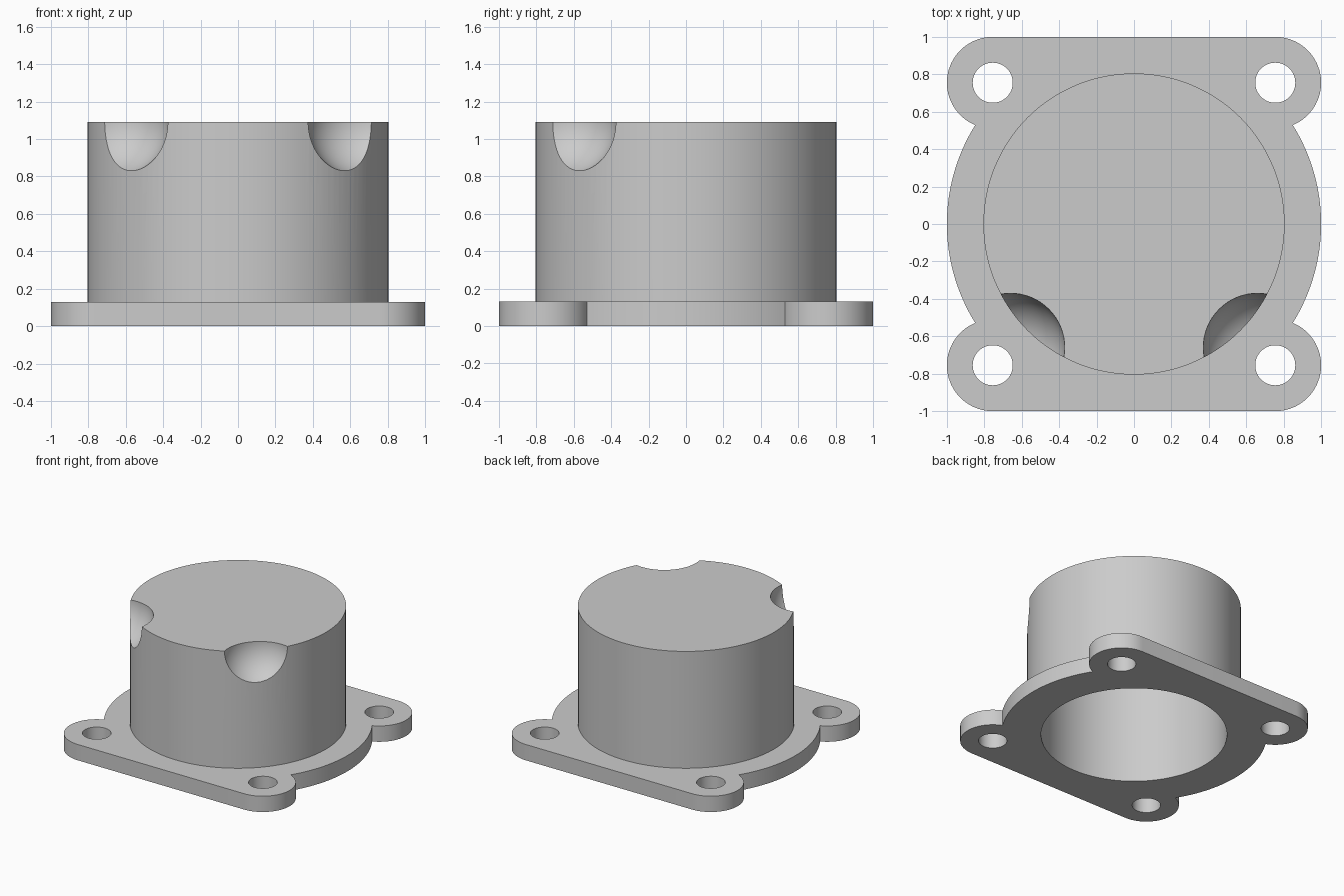
import bpy, bmesh
from math import sin, cos, atan2, acos, sqrt, pi

if "Cube" in bpy.data.objects:
    bpy.data.objects.remove(bpy.data.objects["Cube"])

FLANGE_T, TOP = 0.13, 1.09
LOBE_C, LOBE_R = 0.755, 0.245


def add_cylinder(name, r, z0, z1, x=0, y=0, n=128):
    bpy.ops.mesh.primitive_cylinder_add(vertices=n, radius=r, depth=z1 - z0,
                                        location=(x, y, (z0 + z1) / 2))
    bpy.context.object.name = name
    return bpy.context.object


def arc(cx, cy, r, a0, a1, n):
    return [(cx + r * cos(a0 + (a1 - a0) * i / n),
             cy + r * sin(a0 + (a1 - a0) * i / n)) for i in range(n + 1)]


def boolean(target, tool, operation):
    mod = target.modifiers.new(tool.name, 'BOOLEAN')
    mod.operation, mod.object, mod.solver = operation, tool, 'EXACT'
    bpy.context.view_layer.objects.active = target
    bpy.ops.object.modifier_apply(modifier=mod.name)
    bpy.data.objects.remove(tool, do_unlink=True)


# Flange outline: unit disc merged with four corner lobes, flat front and back
d = LOBE_C * sqrt(2)
join = pi / 4 - acos((1 + d * d - LOBE_R ** 2) / (2 * d))
start = atan2(sin(join) - LOBE_C, cos(join) - LOBE_C)
quarter = arc(0, 0, 1, 0, join, 16) + arc(LOBE_C, LOBE_C, LOBE_R, start, pi / 2, 32)[1:]
half = quarter + [(-x, y) for x, y in reversed(quarter)]
outline = half + [(x, -y) for x, y in reversed(half[1:-1])]

bm = bmesh.new()
face = bm.faces.new([bm.verts.new((x, y, 0)) for x, y in outline])
top = bmesh.ops.extrude_face_region(bm, geom=[face])['geom']
bmesh.ops.translate(bm, vec=(0, 0, FLANGE_T),
                    verts=[v for v in top if isinstance(v, bmesh.types.BMVert)])
bmesh.ops.recalc_face_normals(bm, faces=bm.faces)
mesh = bpy.data.meshes.new("flanged_cap")
bm.to_mesh(mesh)
bm.free()
cap = bpy.data.objects.new("flanged_cap", mesh)
bpy.context.collection.objects.link(cap)

# Cylindrical housing, hollow from below
boolean(cap, add_cylinder("housing", 0.805, 0.05, TOP), 'UNION')
boolean(cap, add_cylinder("bore", 0.70, -0.1, 0.89), 'DIFFERENCE')

# Bolt holes in the lobes
for sx in (-1, 1):
    for sy in (-1, 1):
        boolean(cap, add_cylinder("bolt_hole", 0.107, -0.1, 0.3,
                                  sx * LOBE_C, sy * LOBE_C, 48), 'DIFFERENCE')

# Spherical scoops on the front top rim
for sx in (-1, 1):
    bpy.ops.mesh.primitive_uv_sphere_add(segments=64, ring_count=33, radius=0.29,
                                         location=(sx * 0.66, -0.66, TOP))
    scoop = bpy.context.object
    scoop.name = "scoop"
    boolean(cap, scoop, 'DIFFERENCE')

# Smooth curved walls, crisp rims
bpy.ops.object.select_all(action='DESELECT')
cap.select_set(True)
bpy.context.view_layer.objects.active = cap
bpy.ops.object.shade_smooth_by_angle(angle=0.5)
